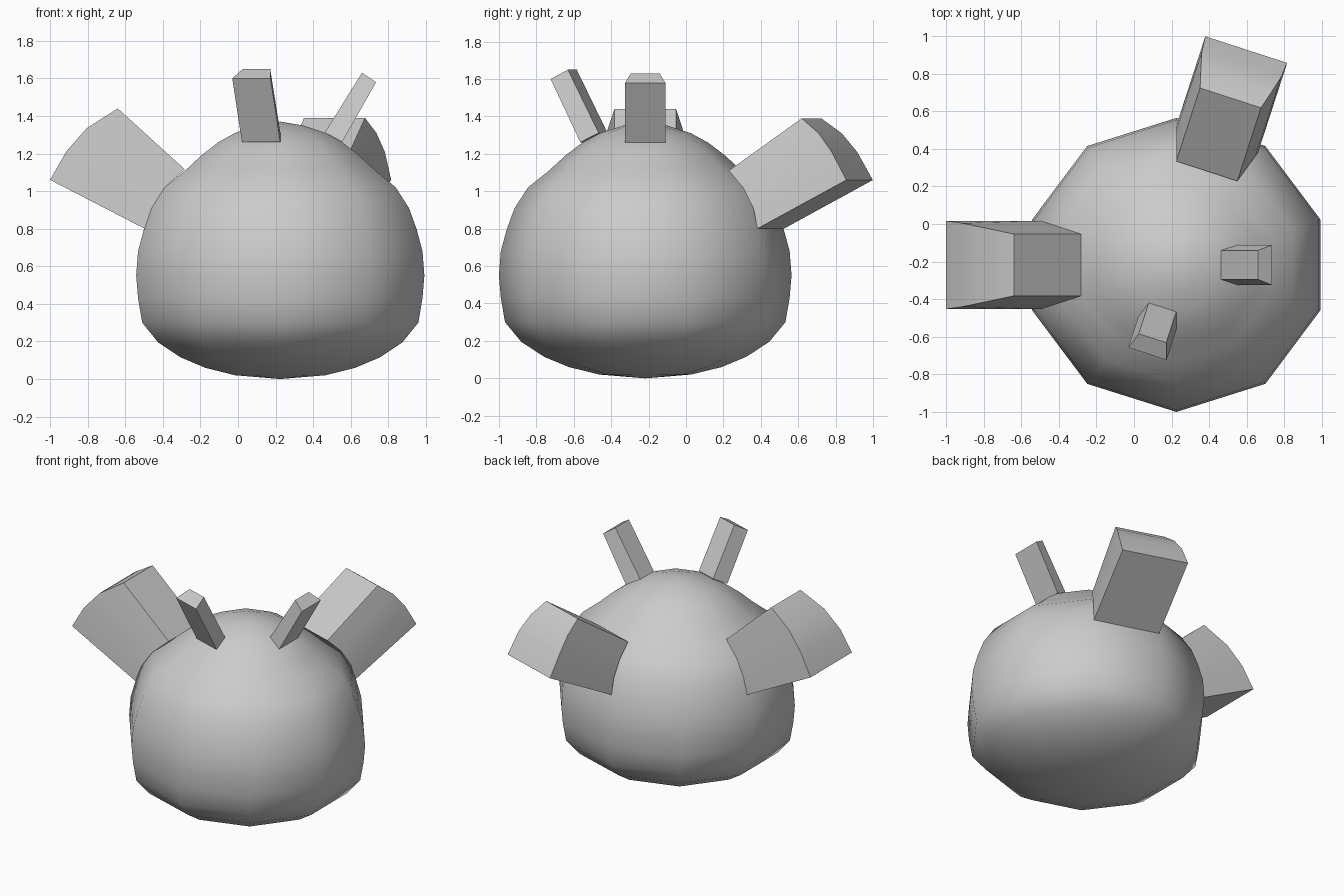
import bpy, bmesh
from math import sin, cos, tan, radians

if "Cube" in bpy.data.objects:
    bpy.data.objects.remove(bpy.data.objects["Cube"])

CX, CY, SY = 0.225, -0.218, 0.97   # body centre and slight squash in y
T18 = tan(radians(18))


def finish(name, bm, angle):
    bmesh.ops.recalc_face_normals(bm, faces=bm.faces)
    me = bpy.data.meshes.new(name)
    bm.to_mesh(me)
    bm.free()
    ob = bpy.data.objects.new(name, me)
    bpy.context.collection.objects.link(ob)
    bpy.ops.object.select_all(action='DESELECT')
    ob.select_set(True)
    bpy.context.view_layer.objects.active = ob
    bpy.ops.object.shade_smooth_by_angle(angle=radians(angle))
    return ob


# Body: ten-sided lathe, profile given as (distance to facet middle, z)
profile = [(0.24, 0.02), (0.40, 0.06), (0.53, 0.115), (0.65, 0.195),
           (0.735, 0.30), (0.757, 0.43), (0.767, 0.55), (0.757, 0.68),
           (0.725, 0.80), (0.685, 0.91), (0.615, 1.02), (0.505, 1.11),
           (0.42, 1.19), (0.33, 1.26), (0.24, 1.31), (0.12, 1.35)]
bm = bmesh.new()
rings = []
for r, z in profile:
    R = r / cos(radians(18))
    rings.append([bm.verts.new((CX + R * cos(radians(36 * i + 18)),
                                CY + R * SY * sin(radians(36 * i + 18)), z))
                  for i in range(10)])
bottom = bm.verts.new((CX, CY, 0))
top = bm.verts.new((CX, CY, 1.37))
for i in range(10):
    j = (i + 1) % 10
    for a, b in zip(rings, rings[1:]):
        bm.faces.new((a[i], a[j], b[j], b[i]))
    bm.faces.new((bottom, rings[0][j], rings[0][i]))
    bm.faces.new((top, rings[-1][i], rings[-1][j]))
finish("body", bm, 60)


# Outgrowth: a strip of one body facet pulled outward to a tip strip
def outgrowth(name, heading, base, tip):
    c, s = cos(radians(heading)), sin(radians(heading))
    bm = bmesh.new()

    def row(r, z, half):
        return [bm.verts.new((CX + r * c - w * s, CY + r * s + w * c, z))
                for w in (-half, half)]

    inner = [row(r, z, r * T18) for r, z in base]
    outer = [row(t[0], t[1], b[0] * T18) for t, b in zip(tip, base)]
    for k in range(len(base) - 1):
        for rows in (inner, outer):
            bm.faces.new((rows[k][0], rows[k][1], rows[k + 1][1], rows[k + 1][0]))
        for e in (0, 1):
            bm.faces.new((inner[k][e], outer[k][e], outer[k + 1][e], inner[k + 1][e]))
    for k in (0, -1):
        bm.faces.new((inner[k][0], inner[k][1], outer[k][1], outer[k][0]))
    finish(name, bm, 40)


wide_base = [(0.722, 0.80), (0.685, 0.91), (0.615, 1.02), (0.507, 1.115)]
outgrowth("left_wide_lobe", 180, wide_base,
          [(1.225, 1.06), (1.14, 1.21), (1.03, 1.335), (0.865, 1.44)])
outgrowth("back_wide_lobe", 72,
          [(0.705, 0.80), (0.68, 0.91), (0.615, 1.02), (0.525, 1.11)],
          [(1.205, 1.06), (1.12, 1.21), (1.04, 1.31), (0.935, 1.39)])

horn_base = [(0.33, 1.262), (0.237, 1.312)]
outgrowth("right_small_horn", 0, horn_base, [(0.51, 1.58), (0.435, 1.63)])
outgrowth("front_small_horn", 252, horn_base, [(0.497, 1.60), (0.41, 1.65)])
